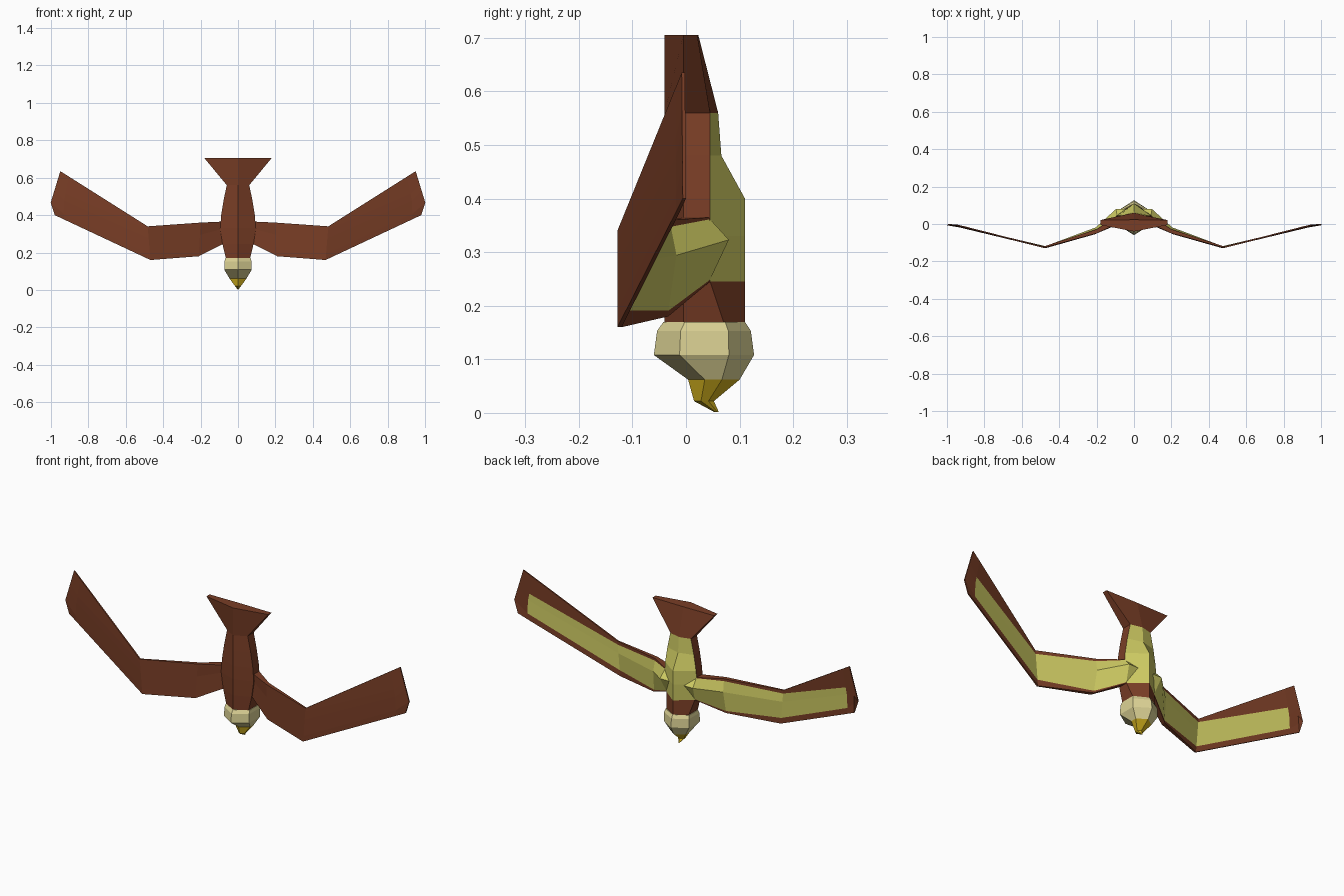
import bpy
import bmesh
from mathutils import Vector

cube = bpy.data.objects.get("Cube")
if cube:
    bpy.data.objects.remove(cube, do_unlink=True)


def material(name, rgb):
    mat = bpy.data.materials.new(name)
    mat.use_nodes = True
    mat.diffuse_color = (*rgb, 1)
    mat.node_tree.nodes["Principled BSDF"].inputs["Base Color"].default_value = (*rgb, 1)
    return mat


BROWN = material("brown feathers", (0.19, 0.047, 0.019))
OLIVE = material("olive underside", (0.62, 0.6, 0.125))
CREAM = material("cream head", (0.72, 0.65, 0.3))
YELLOW = material("yellow beak", (0.66, 0.45, 0.013))


def loft(name, rings, mats, is_second=lambda seg, side: False):
    """Skin closed rings of points, with capped ends; flat shaded."""
    bm = bmesh.new()
    loops = [[bm.verts.new(p) for p in ring] for ring in rings]
    n = len(loops[0])
    for seg, (a, b) in enumerate(zip(loops, loops[1:])):
        for i in range(n):
            j = (i + 1) % n
            face = bm.faces.new((a[i], a[j], b[j], b[i]))
            face.material_index = int(is_second(seg, i))
    bm.faces.new(loops[0])
    bm.faces.new(loops[-1])
    bmesh.ops.recalc_face_normals(bm, faces=bm.faces)
    mesh = bpy.data.meshes.new(name)
    bm.to_mesh(mesh)
    bm.free()
    for mat in mats:
        mesh.materials.append(mat)
    obj = bpy.data.objects.new(name, mesh)
    bpy.context.collection.objects.link(obj)
    return obj


def hexagon(z, w, back, side_a, side_b, belly):
    """Six-sided section with a ridge on the back and on the belly."""
    return [(0, back, z), (w, side_a, z), (w, side_b, z),
            (0, belly, z), (-w, side_b, z), (-w, side_a, z)]


# Body: brown, with olive belly facets between neck and tail
body = [hexagon(*r) for r in (
    (0.17, 0.065, -0.04, -0.005, 0.07, 0.11),
    (0.245, 0.083, -0.04, -0.005, 0.045, 0.11),
    (0.33, 0.095, -0.04, -0.005, 0.045, 0.11),
    (0.40, 0.09, -0.04, -0.005, 0.045, 0.11),
    (0.48, 0.077, -0.04, -0.005, 0.045, 0.066),
    (0.56, 0.06, -0.04, -0.005, 0.045, 0.06))]
loft("body", body, (BROWN, OLIVE), lambda seg, side: seg > 0 and side in (2, 3))

# Tail fan
loft("tail", [body[-1], hexagon(0.705, 0.18, -0.04, -0.005, 0.021, 0.023)], (BROWN,))

# Head
head = [hexagon(*r) for r in (
    (0.17, 0.068, -0.042, -0.002, 0.073, 0.11),
    (0.153, 0.072, -0.054, -0.01, 0.079, 0.121),
    (0.108, 0.073, -0.06, -0.012, 0.08, 0.127),
    (0.062, 0.046, 0.004, 0.035, 0.067, 0.1))]
loft("head", head, (CREAM,))

# Hooked beak
loft("beak", [head[-1],
              hexagon(0.022, 0.017, 0.015, 0.028, 0.042, 0.052),
              hexagon(0.002, 0.002, 0.052, 0.055, 0.058, 0.061)], (YELLOW,))


def wing_section(lead, trail, thick, bulge, bow, olive_from, olive_to):
    """Flat outer face, and an inner face split at the olive borders."""
    lead, trail = Vector(lead), Vector(trail)
    middle = 0.66 * olive_to + 0.34 * olive_from
    front = []
    for f in (0, olive_from, middle, olive_to, 1):
        p = lead.lerp(trail, f)
        p.x += bow * min(f / 0.28, (1 - f) / 0.72)
        front.append(p)
    back = [p + Vector((0, thick + (bulge if i == 2 else 0), 0))
            for i, p in enumerate(front)]
    return front + back[::-1]


elbow_lead, elbow_trail = Vector((0.468, -0.128, 0.16)), Vector((0.483, -0.128, 0.34))
tip_lead, tip_trail = Vector((0.98, -0.006, 0.40)), Vector((0.95, -0.008, 0.635))
sections = [
    wing_section((0.03, 0, 0.245), (0.03, 0, 0.365), 0.045, 0.035, 0, 0.03, 0.97),
    wing_section((0.08, 0, 0.245), (0.09, 0, 0.365), 0.045, 0.035, 0.02, 0.03, 0.97),
    wing_section((0.21, -0.055, 0.18), (0.2, -0.05, 0.36), 0.022, 0.012, 0, 0.06, 0.93),
    wing_section(elbow_lead, elbow_trail, 0.008, 0, 0, 0.17, 0.9),
    wing_section(elbow_lead.lerp(tip_lead, 0.9), elbow_trail.lerp(tip_trail, 0.9),
                 0.007, 0, 0.015, 0.14, 0.6),
    wing_section(tip_lead, tip_trail, 0.006, 0, 0.03, 0.28, 0.7)]

# Wings: olive panel on the inner face, mirrored to both sides
wings = loft("wings", sections, (BROWN, OLIVE),
             lambda seg, side: seg < 4 and side in (6, 7))
wings.modifiers.new("mirror", "MIRROR").use_axis[0] = True
wings.modifiers["mirror"].use_mirror_merge = False
